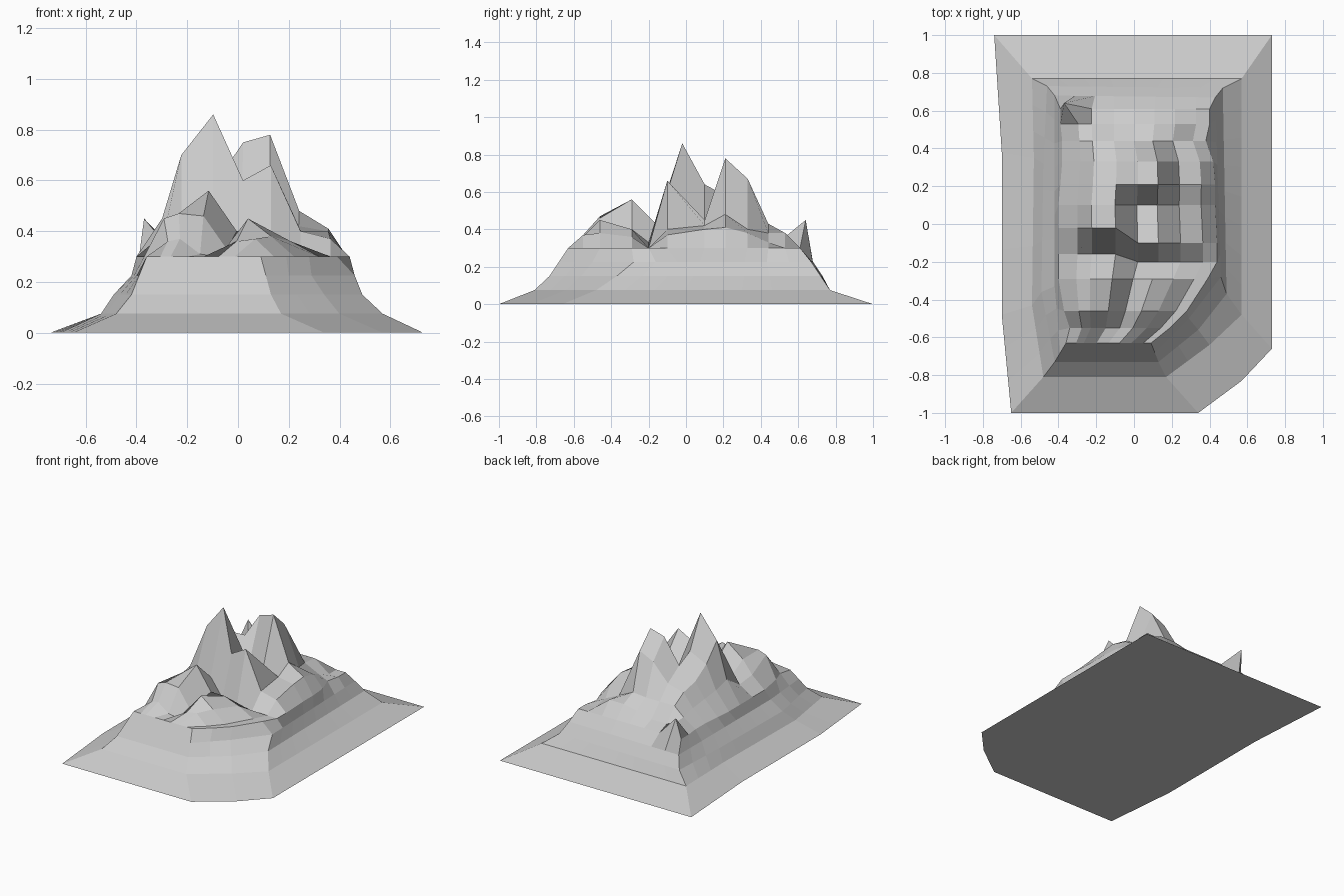
import bpy, bmesh

if "Cube" in bpy.data.objects:
    bpy.data.objects.remove(bpy.data.objects["Cube"])

bm = bmesh.new()

# Upper terrain: each row is y, left edge x, right edge x, then inner heights from left to right
EDGE_Z = 0.3
COLS = [0, .12, .21, .36, .5, .63, .77, .91, 1]
flat = [EDGE_Z] * 7
rows = [
    (-.63, -.36, .09, flat),
    (-.55, -.34, .19, [.36, .37, .31, .30, .36, .37, .30]),
    (-.46, -.37, .28, [.45, .47, .46, .33, .45, .38, .30]),
    (-.29, -.40, .39, [.38, .47, .56, .40, .40, .36, .30]),
    (-.16, -.40, .44, [.36, .38, .43, .33, .30, .30, .30]),
    (-.02, -.40, .44, [.45, .70, .86, .60, .66, .40, .37]),
    (.10, -.40, .43, [.42, .58, .64, .45, .45, .42, .40]),
    (.21, -.39, .43, [.40, .50, .58, .75, .78, .48, .41]),
    (.33, -.38, .42, [.38, .47, .50, .62, .67, .40, .38]),
    (.44, -.38, .38, [.36, .42, .42, .42, .43, .38, .33]),
    (.53, -.39, .40, [.36, .33, .33, .36, .38, .38, .30]),
    (.61, -.39, .40, flat),
]
grid = []
for r, (y, xl, xr, inner) in enumerate(rows):
    line = []
    for c, (f, z) in enumerate(zip(COLS, [EDGE_Z] + inner + [EDGE_Z])):
        shift = 0
        if c >= 4:                      # right-hand cliff stands further forward
            shift = {4: -.04, 5: -.08}.get(r, 0)
        line.append(bm.verts.new((xl + (xr - xl) * f, y + shift, z)))
    grid.append(line)
grid[11][1].co = (-.37, .64, .45)       # rear spike
NR, NC = len(rows) - 1, len(COLS) - 1
for r in range(NR):
    for c in range(NC):
        bm.faces.new((grid[r][c], grid[r][c + 1], grid[r + 1][c + 1], grid[r + 1][c]))

# Border of the upper terrain, counter-clockwise from front left
border = (grid[0][:-1] + [grid[r][NC] for r in range(NR)]
          + grid[NR][:0:-1] + [grid[r][0] for r in range(NR, 0, -1)])

# Lower slopes: eight-corner outlines, each side split to match the border
STEPS = [NC, 2, 1, NR - 3, NC, 3, 5, 3]
outlines = [
    (.225, [(-.39, -.68), (.11, -.68), (.29, -.5), (.46, -.28), (.43, .67), (-.42, .68), (-.42, .3), (-.42, -.33)]),
    (.15, [(-.42, -.73), (.13, -.73), (.34, -.56), (.49, -.37), (.47, .72), (-.46, .73), (-.48, .32), (-.49, -.36)]),
    (.075, [(-.48, -.81), (.17, -.81), (.40, -.64), (.57, -.48), (.57, .77), (-.54, .77), (-.53, .35), (-.54, -.43)]),
    (0, [(-.65, -1), (.34, -1), (.57, -.83), (.73, -.66), (.73, 1), (-.74, 1), (-.70, .38), (-.70, -.48)]),
]
for z, pts in outlines:
    ring = []
    for i, n in enumerate(STEPS):
        (x0, y0), (x1, y1) = pts[i], pts[(i + 1) % 8]
        for k in range(n):
            t = k / n
            ring.append(bm.verts.new((x0 + (x1 - x0) * t, y0 + (y1 - y0) * t, z)))
    for i in range(len(ring)):
        j = (i + 1) % len(ring)
        bm.faces.new((ring[i], ring[j], border[j], border[i]))
    border = ring

# Flat underside
bm.faces.new(border[::-1])
bmesh.ops.recalc_face_normals(bm, faces=bm.faces)

mesh = bpy.data.meshes.new("mountain")
bm.to_mesh(mesh)
bm.free()
bpy.context.collection.objects.link(bpy.data.objects.new("mountain", mesh))
